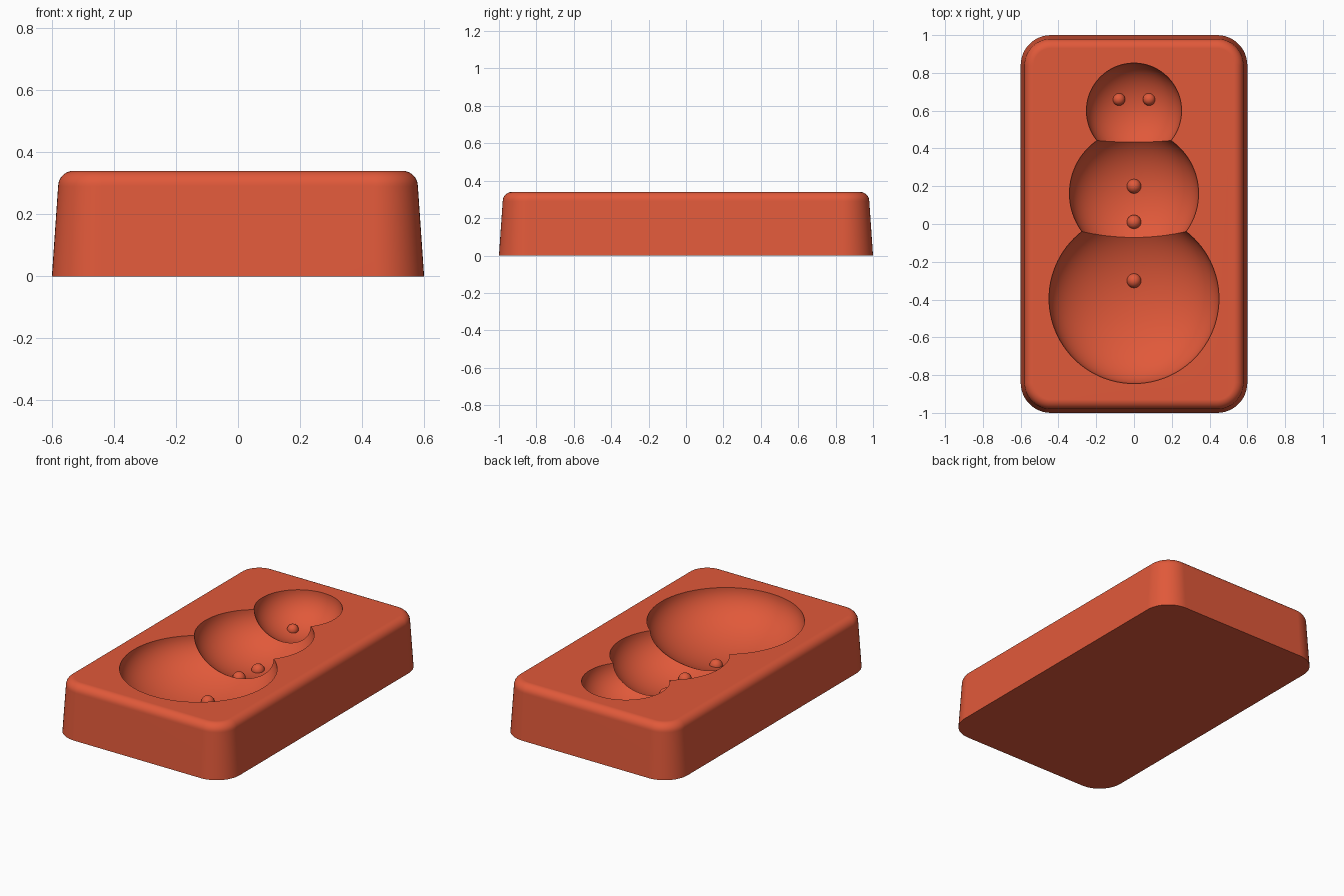
import bpy, bmesh
from math import sin, cos, pi, sqrt

cube = bpy.data.objects.get("Cube")
if cube:
    bpy.data.objects.remove(cube, do_unlink=True)

TOP = 0.34

clay = bpy.data.materials.new("terracotta red")
colour = (0.75, 0.10, 0.042, 1)
clay.diffuse_color = colour
clay.use_nodes = True
clay.node_tree.nodes["Principled BSDF"].inputs["Base Color"].default_value = colour


def add_object(name, bm):
    mesh = bpy.data.meshes.new(name)
    bm.to_mesh(mesh)
    bm.free()
    obj = bpy.data.objects.new(name, mesh)
    bpy.context.collection.objects.link(obj)
    mesh.materials.append(clay)
    return obj


def activate(obj):
    bpy.ops.object.select_all(action='DESELECT')
    obj.select_set(True)
    bpy.context.view_layer.objects.active = obj


def smooth(obj):
    activate(obj)
    bpy.ops.object.shade_smooth_by_angle(angle=pi / 6)


def ball(name, centre, size, segments, rings):
    bm = bmesh.new()
    bmesh.ops.create_uvsphere(bm, u_segments=segments, v_segments=rings, radius=1)
    bmesh.ops.scale(bm, vec=size, verts=bm.verts)
    bmesh.ops.translate(bm, vec=centre, verts=bm.verts)
    return add_object(name, bm)


# Tapered block: rounded rectangles lofted upwards, with a rounded top edge
def ring(bm, inset, z, steps=12):
    radius = 0.16 - inset
    verts = []
    for quarter, (sx, sy) in enumerate([(1, 1), (-1, 1), (-1, -1), (1, -1)]):
        for i in range(steps + 1):
            a = (quarter + i / steps) * pi / 2
            verts.append(bm.verts.new((sx * 0.44 + radius * cos(a),
                                       sy * 0.84 + radius * sin(a), z)))
    return verts


edge = 0.05
profile = [(0, 0)]
for i in range(9):
    a = i / 8 * pi / 2
    profile.append((0.02 + edge * (1 - cos(a)), TOP - edge + edge * sin(a)))

bm = bmesh.new()
loops = [ring(bm, inset, z) for inset, z in profile]
for low, high in zip(loops, loops[1:]):
    for i in range(len(low)):
        j = (i + 1) % len(low)
        bm.faces.new((low[i], low[j], high[j], high[i]))
bm.faces.new(loops[0][::-1])
bm.faces.new(loops[-1])
block = add_object("mould_block", bm)

# Three flattened bowls cut into the top: y position, radius, depth
bowls = {"body": (-0.395, 0.45, 0.25),
         "chest": (0.162, 0.342, 0.237),
         "head": (0.6, 0.252, 0.193)}
for name, (y, radius, depth) in bowls.items():
    cutter = ball(name + "_cutter", (0, y, TOP), (radius, radius, depth), 96, 49)
    cutter.hide_render = True
    activate(block)
    cut = block.modifiers.new(name + " bowl", 'BOOLEAN')
    cut.operation = 'DIFFERENCE'
    cut.solver = 'EXACT'
    cut.object = cutter
    bpy.ops.object.modifier_apply(modifier=cut.name)
    bpy.data.objects.remove(cutter, do_unlink=True)
smooth(block)
block.modifiers.new("even normals", 'WEIGHTED_NORMAL').keep_sharp = True


# Small beads half sunk into the bowl floors
def bead(name, bowl, x, y, radius):
    by, br, depth = bowls[bowl]
    drop = depth * sqrt(1 - (x * x + (y - by) ** 2) / br ** 2)
    smooth(ball(name, (x, y, TOP - drop), (radius,) * 3, 32, 16))


bead("left_eye", "head", 0.08, 0.66, 0.033)
bead("right_eye", "head", -0.08, 0.66, 0.033)
bead("upper_button", "chest", 0, 0.2, 0.038)
bead("middle_button", "chest", 0, 0.01, 0.038)
bead("lower_button", "body", 0, -0.3, 0.038)
